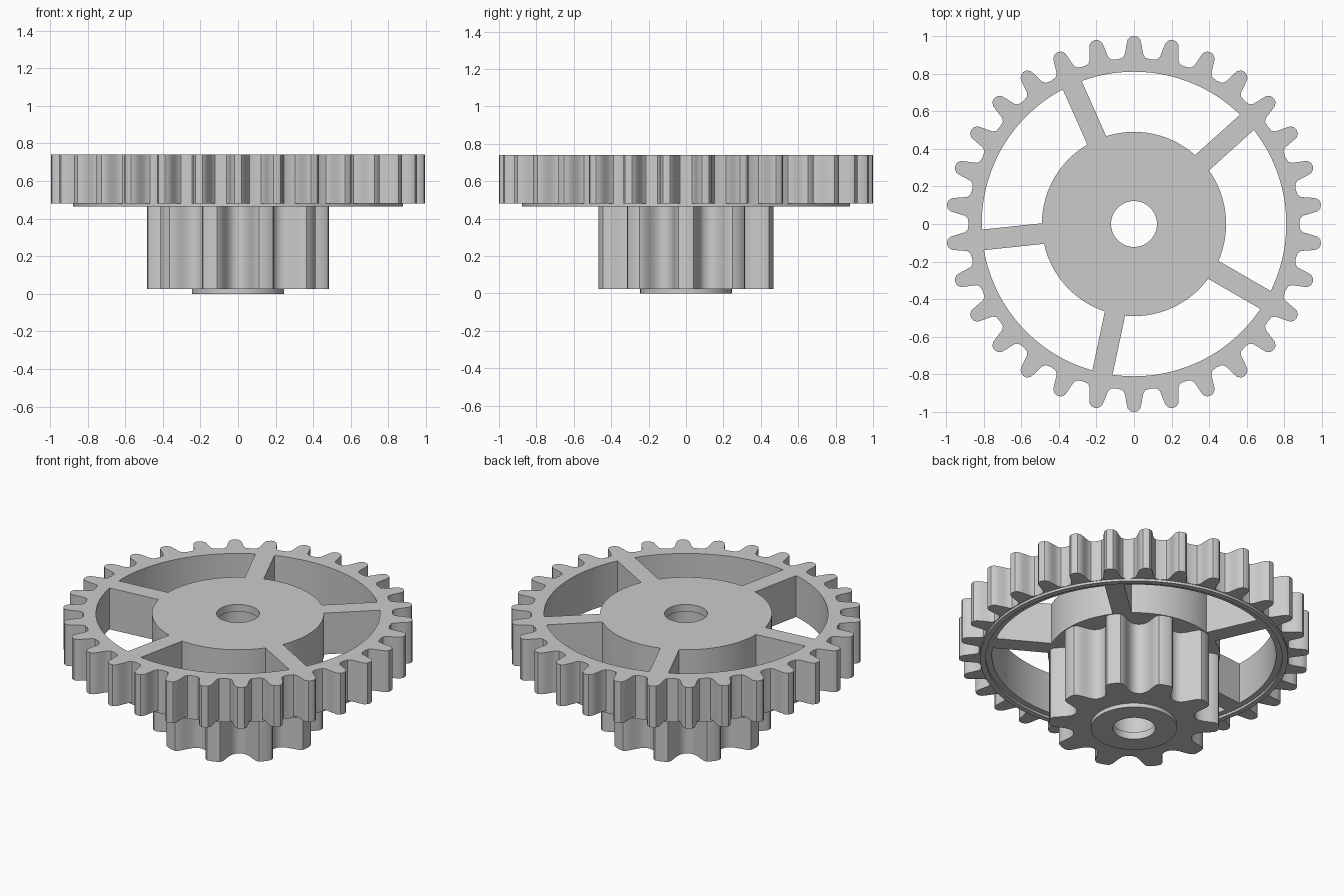
import bpy
import bmesh
from math import cos, sin, radians, sqrt

if "Cube" in bpy.data.objects:
    bpy.data.objects.remove(bpy.data.objects["Cube"], do_unlink=True)

TOP, MID = 0.74, 0.48          # upper wheel: top and underside heights
HUB_R, RIM_R, BORE_R = 0.49, 0.81, 0.122


def finish(bm, name):
    bmesh.ops.recalc_face_normals(bm, faces=bm.faces)
    mesh = bpy.data.meshes.new(name)
    bm.to_mesh(mesh)
    bm.free()
    obj = bpy.data.objects.new(name, mesh)
    bpy.context.collection.objects.link(obj)
    bpy.ops.object.select_all(action='DESELECT')
    obj.select_set(True)
    bpy.context.view_layer.objects.active = obj
    bpy.ops.object.shade_smooth_by_angle(angle=radians(32))
    return obj


def tooth_outline(half_tooth, count, start):
    """Mirror half a tooth (degrees, radius) and repeat it around the circle."""
    tooth = [(-a, r) for a, r in half_tooth[:0:-1]] + half_tooth[:-1]
    step = 360 / count
    return [(radians(start + i * step + a), r)
            for i in range(count) for a, r in tooth]


def revolve(name, outline, section):
    """Sweep a closed (radius, z) section round z; section depends on tooth radius."""
    bm = bmesh.new()
    rings = [[bm.verts.new((r * cos(a), r * sin(a), z)) for r, z in section(tr)]
             for a, tr in outline]
    n = len(rings[0])
    for i, ring in enumerate(rings):
        nxt = rings[(i + 1) % len(rings)]
        for j in range(n):
            k = (j + 1) % n
            bm.faces.new((ring[j], nxt[j], nxt[k], ring[k]))
    return finish(bm, name)


def spoke(name, angle, half_width=0.055):
    """Straight bar whose ends follow the hub and rim circles."""
    bm = bmesh.new()
    offsets = (-half_width, 0, half_width)
    inner, outer = HUB_R - 0.002, RIM_R + 0.002
    pts = [(sqrt(inner ** 2 - v * v), v) for v in offsets]
    pts += [(sqrt(outer ** 2 - v * v), v) for v in reversed(offsets)]
    c, s = cos(angle), sin(angle)
    base = bm.faces.new([bm.verts.new((u * c - v * s, u * s + v * c, MID))
                         for u, v in pts])
    ext = bmesh.ops.extrude_face_region(bm, geom=[base])
    up = [g for g in ext["geom"] if isinstance(g, bmesh.types.BMVert)]
    bmesh.ops.translate(bm, verts=up, vec=(0, 0, TOP - MID))
    return finish(bm, name)


# Large toothed rim with a thin collar underneath
big_tooth = [(0, 1.0), (1.1, 0.996), (2.0, 0.98), (2.4, 0.955),
             (2.8, 0.925), (3.2, 0.9), (4.0, 0.885), (6, 0.88)]
revolve("toothed_rim", tooth_outline(big_tooth, 30, 90), lambda r: [
    (RIM_R, TOP), (RIM_R, MID), (0.845, MID), (0.845, 0.465),
    (0.878, 0.465), (0.878, MID), (r, MID), (r, TOP)])

# Hub, pinion and foot disc in one piece, with a relieved bore
small_tooth = [(0, 0.485), (2.5, 0.485), (4.7, 0.481), (6.5, 0.465), (8, 0.432),
               (9.5, 0.4), (12, 0.372), (15, 0.36), (18, 0.357)]
revolve("hub_and_pinion", tooth_outline(small_tooth, 10, 0), lambda r: [
    (BORE_R, 0), (0.245, 0), (0.245, 0.025), (r, 0.025), (r, MID),
    (HUB_R, MID), (HUB_R, TOP), (BORE_R, TOP),
    (BORE_R, TOP - 0.045), (0.135, TOP - 0.045), (0.135, 0.045), (BORE_R, 0.045)])

# Five spokes
for i in range(5):
    spoke(f"spoke_{i + 1}", radians(42 + 72 * i))
